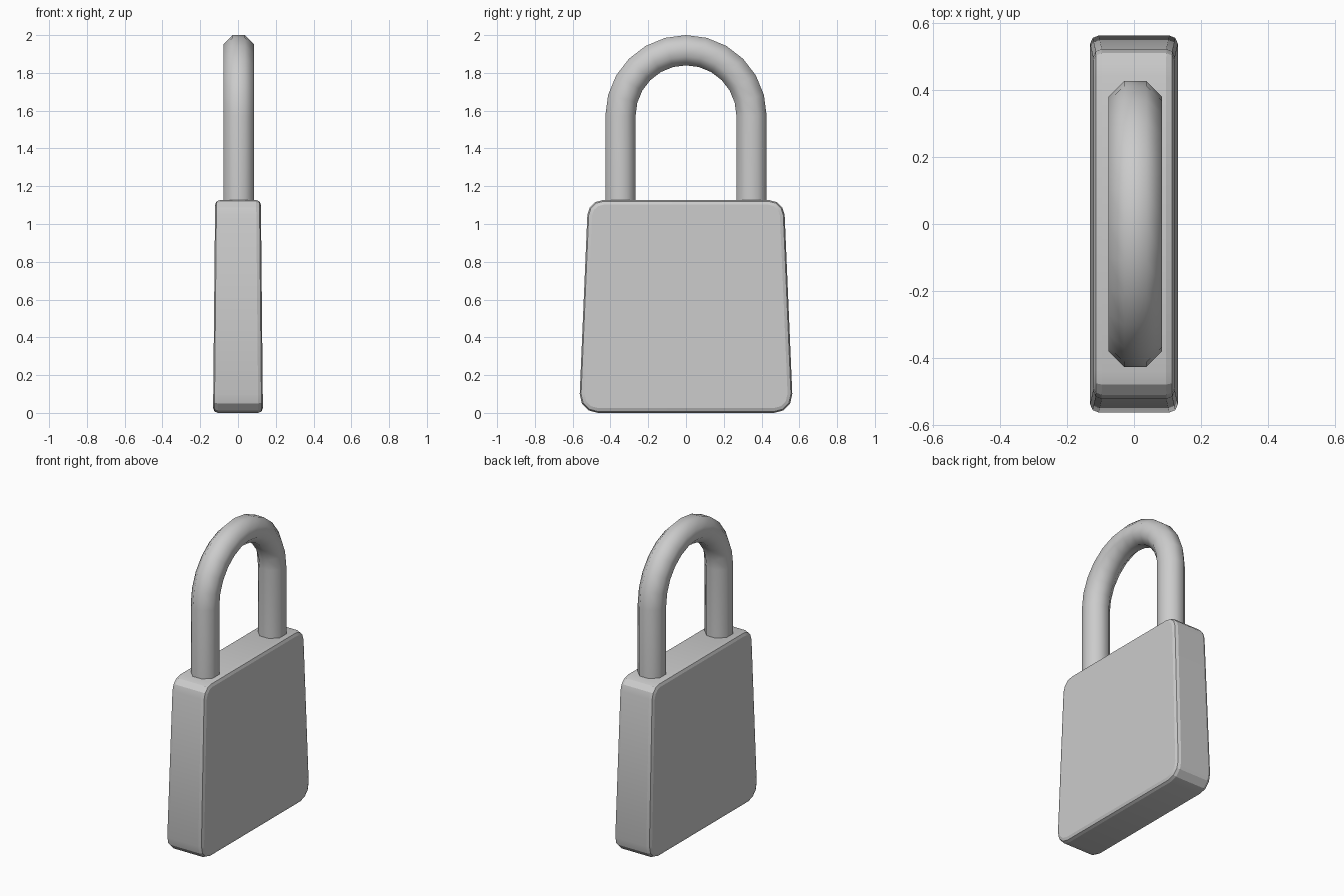
import bpy, bmesh
from math import sin, cos, pi

if "Cube" in bpy.data.objects:
    bpy.data.objects.remove(bpy.data.objects["Cube"])


def make_object(name, bm, angle):
    bmesh.ops.recalc_face_normals(bm, faces=bm.faces[:])
    mesh = bpy.data.meshes.new(name)
    bm.to_mesh(mesh)
    bm.free()
    ob = bpy.data.objects.new(name, mesh)
    bpy.context.collection.objects.link(ob)
    bpy.ops.object.select_all(action='DESELECT')
    ob.select_set(True)
    bpy.context.view_layer.objects.active = ob
    bpy.ops.object.shade_smooth_by_angle(angle=angle)
    return ob


def round_edges(bm, edges, offset, segments):
    bmesh.ops.bevel(bm, geom=edges, offset=offset, segments=segments,
                    profile=0.5, affect='EDGES', clamp_overlap=True)


# Lock body: tapered block, rounded corners, then softened front and back rims
HEIGHT = 1.127
bm = bmesh.new()
bmesh.ops.create_cube(bm, size=2)
for v in bm.verts:
    top = v.co.z > 0
    v.co.x *= 0.121 if top else 0.132
    v.co.y *= 0.519 if top else 0.567
    v.co.z = HEIGHT if top else 0


def corner_edges(is_top):
    return [e for e in bm.edges
            if abs(e.verts[0].co.x - e.verts[1].co.x) > 0.2
            and all((v.co.z > 0.6) == is_top for v in e.verts)]


round_edges(bm, corner_edges(True), 0.08, 3)
round_edges(bm, corner_edges(False), 0.1, 3)
bm.normal_update()
rim = {e for f in bm.faces if abs(f.normal.x) > 0.9 for e in f.edges}
round_edges(bm, list(rim), 0.025, 2)
make_object("lock_body", bm, pi / 9)

# Shackle: octagonal tube swept along two legs and a half-circle arch
SIDES, ARCH_STEPS = 8, 12
ARCH_R, ARCH_Z, CENTRE_X = 0.347, 1.573, 0.004
TUBE_R = 0.08 / cos(pi / SIDES)
path = [(0, 1.08)] + [(pi * i / ARCH_STEPS, ARCH_Z) for i in range(ARCH_STEPS + 1)] + [(pi, 1.08)]
bm = bmesh.new()
rings = []
for a, z in path:
    ring = []
    for k in range(SIDES):
        t = 2 * pi * (k + 0.5) / SIDES
        r = ARCH_R + TUBE_R * cos(t)
        ring.append(bm.verts.new((CENTRE_X + TUBE_R * sin(t), r * cos(a), z + r * sin(a))))
    rings.append(ring)
for a, b in zip(rings, rings[1:]):
    for k in range(SIDES):
        n = (k + 1) % SIDES
        bm.faces.new((a[k], a[n], b[n], b[k]))
bm.faces.new(rings[0])
bm.faces.new(rings[-1])
make_object("shackle", bm, pi / 3)
